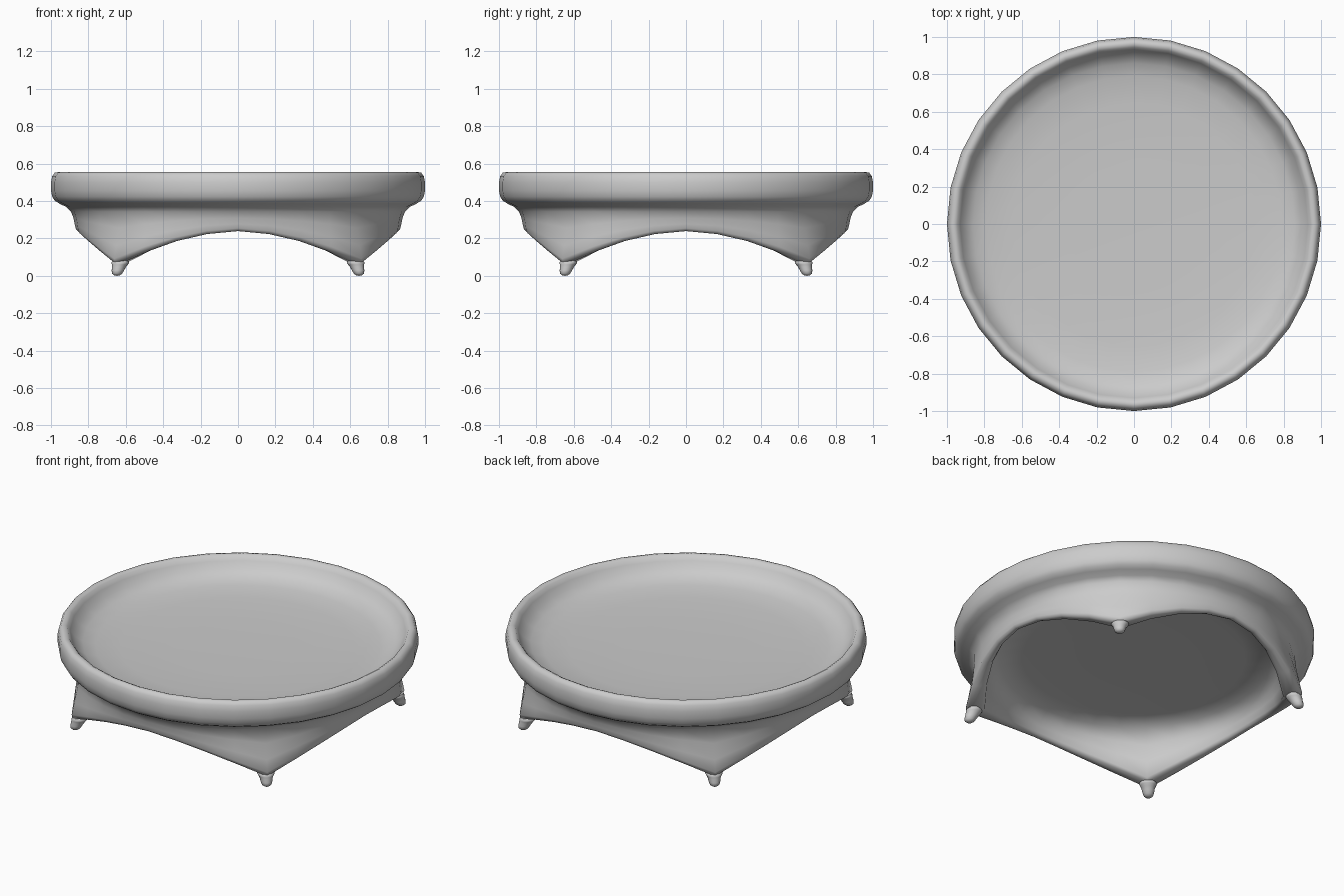
import bpy, bmesh
from math import sin, cos, pi

if "Cube" in bpy.data.objects:
    bpy.data.objects.remove(bpy.data.objects["Cube"])

SEG = 32


def loft(name, rings, bottom=None, top=None):
    """Skin a list of equal-length point rings, closing ends with centre points."""
    bm = bmesh.new()
    loops = [[bm.verts.new(p) for p in ring] for ring in rings]
    n = len(loops[0])
    for a, b in zip(loops, loops[1:]):
        for i in range(n):
            j = (i + 1) % n
            bm.faces.new((a[i], a[j], b[j], b[i]))
    for loop, centre in ((loops[0], bottom), (loops[-1], top)):
        if centre:
            c = bm.verts.new(centre)
            for i in range(n):
                bm.faces.new((loop[i], loop[(i + 1) % n], c))
    bmesh.ops.recalc_face_normals(bm, faces=bm.faces)
    me = bpy.data.meshes.new(name)
    bm.to_mesh(me)
    bm.free()
    me.shade_smooth()
    ob = bpy.data.objects.new(name, me)
    bpy.context.collection.objects.link(ob)
    return ob


def corner(a):
    """0 at the middle of a side, 1 at a foot."""
    q = pi / 2
    return abs((a + q / 2) % q - q / 2) / (q / 2)


def blend_ring(r_top, z_top, f, dr=0.0, dz=0.0, thick=0.0):
    """Ring part way (f) from a round level ring to the arched skirt edge.
    thick moves the edge further inward towards the feet."""
    pts = []
    for i in range(SEG):
        a = 2 * pi * i / SEG
        t = corner(a)
        r_edge = 0.867 + 0.073 * t ** 2.6 + dr - thick * t ** 1.8
        z_edge = 0.247 - 0.177 * t ** 1.75 + dz
        r = r_top + (r_edge - r_top) * f
        z = z_top + (z_edge - z_top) * f
        pts.append((r * cos(a), r * sin(a), z))
    return pts


# Dish, rolled rim, neck and arched skirt as one continuous shell
dish = [(0.35, 0.422), (0.65, 0.428), (0.79, 0.44), (0.86, 0.458), (0.905, 0.487),
        (0.93, 0.525), (0.945, 0.547), (0.962, 0.555), (0.98, 0.551), (0.993, 0.533),
        (1.0, 0.50), (1.0, 0.455), (0.993, 0.423), (0.98, 0.402), (0.955, 0.386),
        (0.918, 0.368), (0.893, 0.343)]
rings = [blend_ring(r, z, 0) for r, z in dish]
rings += [blend_ring(0.885, 0.335, f) for f in (0.3, 0.65, 0.92)]
rings += [blend_ring(0, 0, 1, -0.006, -0.004, 0.006),
          blend_ring(0, 0, 1, -0.02, -0.008, 0.025)]
rings += [blend_ring(0, 0, 1, -0.034, -0.003, 0.055)]
rings += [blend_ring(0.79, 0.35, f, -0.04, 0.01, 0.07) for f in (1, 0.65, 0.3)]
rings += [blend_ring(r, z, 0) for r, z in ((0.75, 0.36), (0.62, 0.37), (0.3, 0.375))]
loft("tray_and_skirt", rings, (0, 0, 0.42), (0, 0, 0.376))

# Four small rounded feet leaning outward, flaring into the skirt edge:
# height, radial half-width, sideways half-width, distance from centre
foot = [(0.003, 0.016, 0.016, 0.915), (0.012, 0.028, 0.027, 0.914),
        (0.03, 0.034, 0.033, 0.908), (0.048, 0.038, 0.037, 0.899),
        (0.06, 0.043, 0.043, 0.893), (0.072, 0.045, 0.05, 0.889),
        (0.085, 0.03, 0.04, 0.887), (0.1, 0.012, 0.012, 0.887)]
for k, name in enumerate(("back_right", "back_left", "front_left", "front_right")):
    d = pi / 4 + k * pi / 2
    rings = []
    for z, ru, rv, c in foot:
        ring = []
        for i in range(16):
            u = c + ru * cos(2 * pi * i / 16)
            v = rv * sin(2 * pi * i / 16)
            ring.append((u * cos(d) - v * sin(d), u * sin(d) + v * cos(d), z))
        rings.append(ring)
    loft(name + "_foot", rings, (0.915 * cos(d), 0.915 * sin(d), 0),
         (0.887 * cos(d), 0.887 * sin(d), 0.105))
